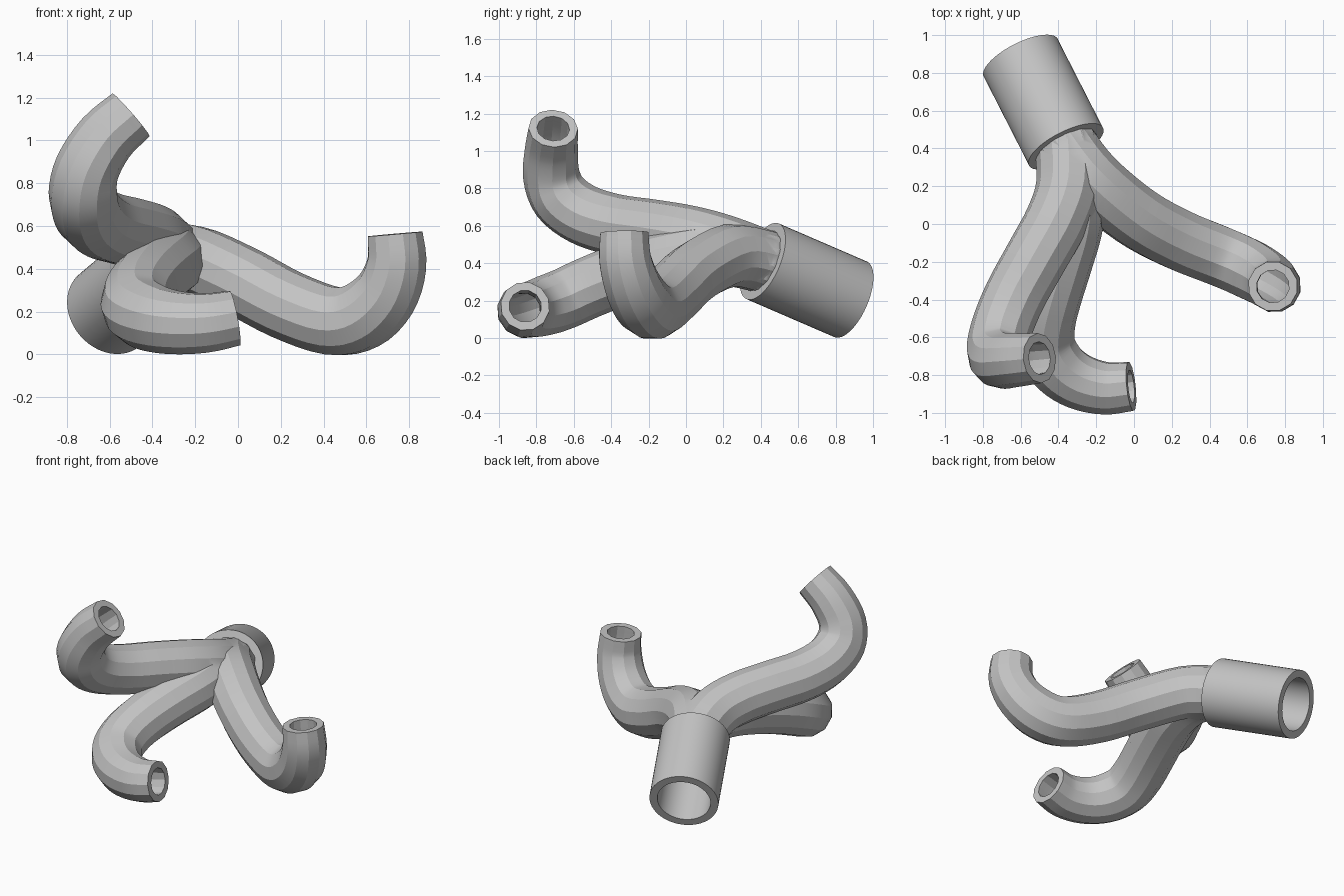
import bpy, bmesh, math
from mathutils import Vector

if "Cube" in bpy.data.objects:
    bpy.data.objects.remove(bpy.data.objects["Cube"])

metal = bpy.data.materials.new("grey_metal")
metal.diffuse_color = (0.55, 0.55, 0.55, 1)
metal.use_nodes = True
metal.node_tree.nodes["Principled BSDF"].inputs["Base Color"].default_value = metal.diffuse_color

BACK = Vector((-0.60, 0.88, 0.207))     # open rear end of the collector
FRONT = Vector((-0.36, 0.41, 0.41))     # end where the pipes enter
AXIS = (FRONT - BACK).normalized()


def smooth_path(pts, steps=4):
    """Catmull-Rom samples through the points."""
    p = [2 * pts[0] - pts[1]] + pts + [2 * pts[-1] - pts[-2]]
    out = []
    for i in range(1, len(p) - 2):
        a, b, c, d = p[i - 1:i + 3]
        for k in range(steps):
            t = k / steps
            out.append(0.5 * (2 * b + (c - a) * t + (2 * a - 5 * b + 4 * c - d) * t * t
                              + (3 * b - a - 3 * c + d) * t ** 3))
    return out + [pts[-1]]


def sweep(name, path, radii, sides):
    """Closed tube along a path, with a radius for each sample."""
    bm = bmesh.new()
    rings, n = [], len(path)
    up = Vector((0, 0, 1))
    for i, c in enumerate(path):
        t = (path[min(i + 1, n - 1)] - path[max(i - 1, 0)]).normalized()
        up = (up - t * up.dot(t)).normalized()
        side = t.cross(up)
        ring = []
        for k in range(sides):
            a = math.tau * (k + 0.5) / sides
            ring.append(bm.verts.new(c + radii[i] * (math.cos(a) * up + math.sin(a) * side)))
        rings.append(ring)
    for r0, r1 in zip(rings, rings[1:]):
        for k in range(sides):
            j = (k + 1) % sides
            bm.faces.new((r0[k], r0[j], r1[j], r1[k]))
    bm.faces.new(rings[0])
    bm.faces.new(rings[-1])
    bmesh.ops.recalc_face_normals(bm, faces=bm.faces)
    me = bpy.data.meshes.new(name)
    bm.to_mesh(me)
    bm.free()
    ob = bpy.data.objects.new(name, me)
    bpy.context.collection.objects.link(ob)
    me.materials.append(metal)
    return ob


def boolean(target, other, operation):
    """Apply a boolean and remove the helper."""
    mod = target.modifiers.new("bool", 'BOOLEAN')
    mod.operation, mod.object, mod.solver = operation, other, 'MANIFOLD'
    bpy.context.view_layer.objects.active = target
    bpy.ops.object.modifier_apply(modifier=mod.name)
    bpy.data.objects.remove(other)


# Centre lines of the three runners, from the collector outwards
RUNNERS = {
    "right_pipe": [(-0.22, 0.23, 0.44), (0.01, 0.04, 0.345), (0.23, -0.08, 0.23),
                   (0.44, -0.165, 0.157), (0.58, -0.225, 0.18), (0.69, -0.285, 0.28),
                   (0.742, -0.325, 0.42), (0.735, -0.33, 0.563)],
    "upper_pipe": [(-0.35, 0.2, 0.49), (-0.41, 0.02, 0.54), (-0.52, -0.18, 0.575),
                   (-0.63, -0.38, 0.605), (-0.70, -0.55, 0.66), (-0.725, -0.67, 0.75),
                   (-0.705, -0.72, 0.87), (-0.62, -0.72, 1.01), (-0.50, -0.71, 1.12)],
    "lower_pipe": [(-0.32, 0.2, 0.45), (-0.33, 0.0, 0.425), (-0.385, -0.2, 0.38),
                   (-0.44, -0.38, 0.325), (-0.475, -0.53, 0.265), (-0.47, -0.65, 0.21),
                   (-0.40, -0.76, 0.17), (-0.29, -0.835, 0.148), (-0.15, -0.87, 0.147),
                   (-0.015, -0.86, 0.17)],
}

# Collector sleeve
collector = sweep("exhaust_collector_and_pipes", [BACK, FRONT], [0.22, 0.22], 48)
bores = [sweep("collector_bore", [BACK - AXIS * 0.05, FRONT - AXIS * 0.06], [0.17, 0.17], 48)]

# Runner pipes with their bores
for i, (name, pts) in enumerate(RUNNERS.items()):
    root = [FRONT - AXIS * (0.045 - 0.006 * i), FRONT + AXIS * 0.01]
    path = smooth_path(root + [Vector(p) for p in pts])
    n = len(path)
    radii = []
    for k in range(n):
        f = k / (n - 1)
        radii.append(0.172 - 0.015 * f if f < 0.7 else 0.1615 - 0.029 * (f - 0.7) / 0.3)
    pipe = sweep(name, path, radii, 12)
    end = path[-1] + (path[-1] - path[-2]).normalized() * 0.03
    start = path[0] - AXIS * 0.06
    inner = [r * 0.66 for r in radii]
    bores.append(sweep(name + "_bore", [start] + path + [end],
                       [inner[0]] + inner + [inner[-1]], 12))
    boolean(collector, pipe, 'UNION')

# Hollow out the sleeve and pipes
for bore in bores:
    boolean(collector, bore, 'DIFFERENCE')

# Facets around the pipes stay crisp, the sleeve is smooth
bpy.ops.object.select_all(action='DESELECT')
collector.select_set(True)
bpy.context.view_layer.objects.active = collector
bpy.ops.object.shade_smooth_by_angle(angle=math.radians(25))
